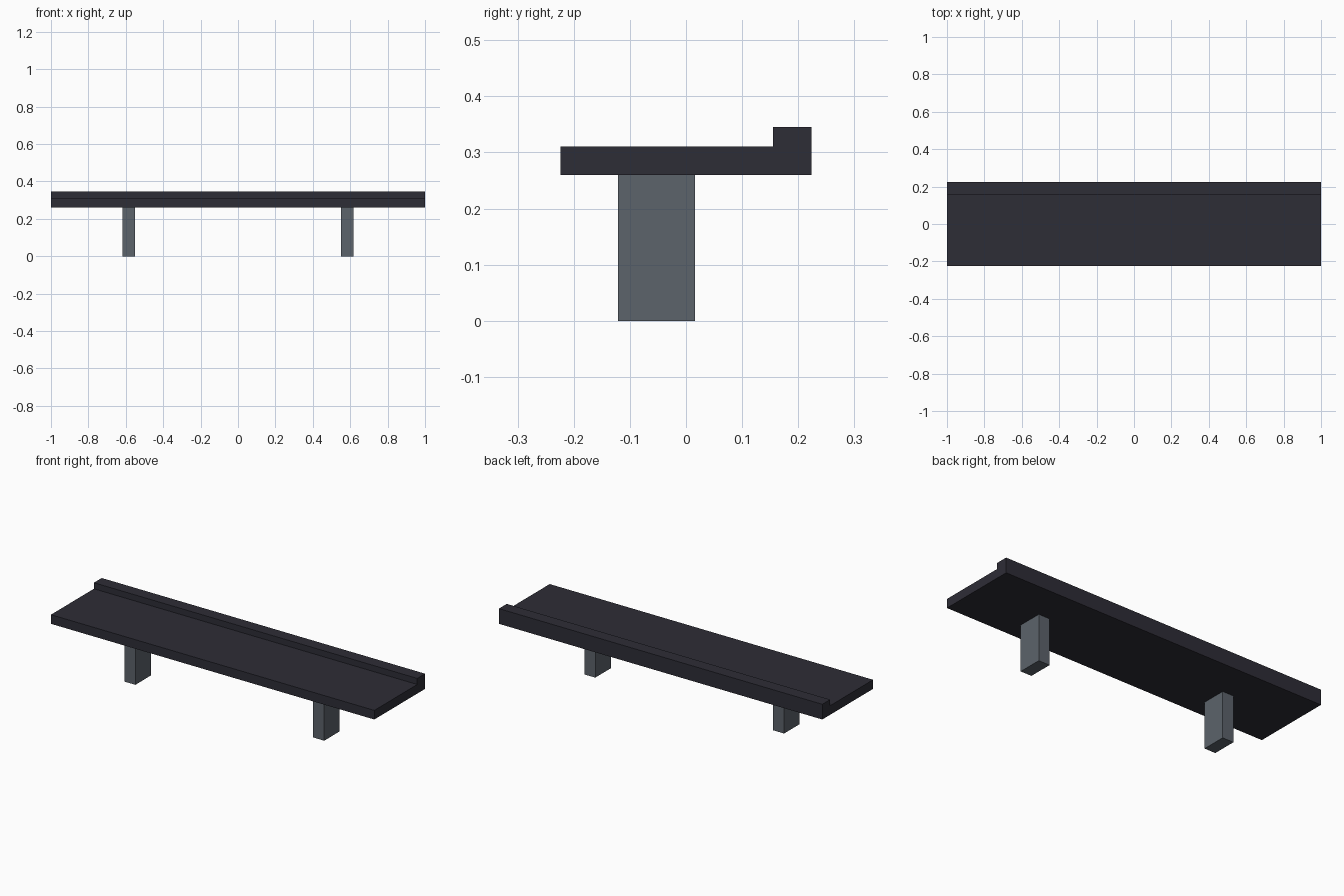
import bpy
import bmesh

if "Cube" in bpy.data.objects:
    bpy.data.objects.remove(bpy.data.objects["Cube"])


def material(name, rgb):
    m = bpy.data.materials.new(name)
    m.diffuse_color = (*rgb, 1.0)
    m.use_nodes = True
    m.node_tree.nodes["Principled BSDF"].inputs["Base Color"].default_value = m.diffuse_color
    return m


def extrude_profile(name, profile, x0, x1, mat):
    """Extrude a closed (y, z) profile along x."""
    bm = bmesh.new()
    face = bm.faces.new([bm.verts.new((x0, y, z)) for y, z in profile])
    result = bmesh.ops.extrude_face_region(bm, geom=[face])
    moved = [v for v in result["geom"] if isinstance(v, bmesh.types.BMVert)]
    bmesh.ops.translate(bm, verts=moved, vec=(x1 - x0, 0, 0))
    bmesh.ops.recalc_face_normals(bm, faces=bm.faces)
    mesh = bpy.data.meshes.new(name)
    bm.to_mesh(mesh)
    bm.free()
    mesh.materials.append(mat)
    obj = bpy.data.objects.new(name, mesh)
    bpy.context.collection.objects.link(obj)
    return obj


dark = material("dark charcoal", (0.027, 0.026, 0.037))
grey = material("slate grey", (0.107, 0.125, 0.147))

# Long slab with a raised lip along the back edge
extrude_profile("slab_with_back_lip",
                [(-0.224, 0.26), (0.224, 0.26), (0.224, 0.345),
                 (0.155, 0.345), (0.155, 0.311), (-0.224, 0.311)],
                -1.0, 1.0, dark)

# Two rectangular legs
leg = [(-0.121, 0.0), (0.016, 0.0), (0.016, 0.26), (-0.121, 0.26)]
for side, x in (("left", -0.584), ("right", 0.584)):
    extrude_profile(side + "_leg", leg, x - 0.034, x + 0.034, grey)
